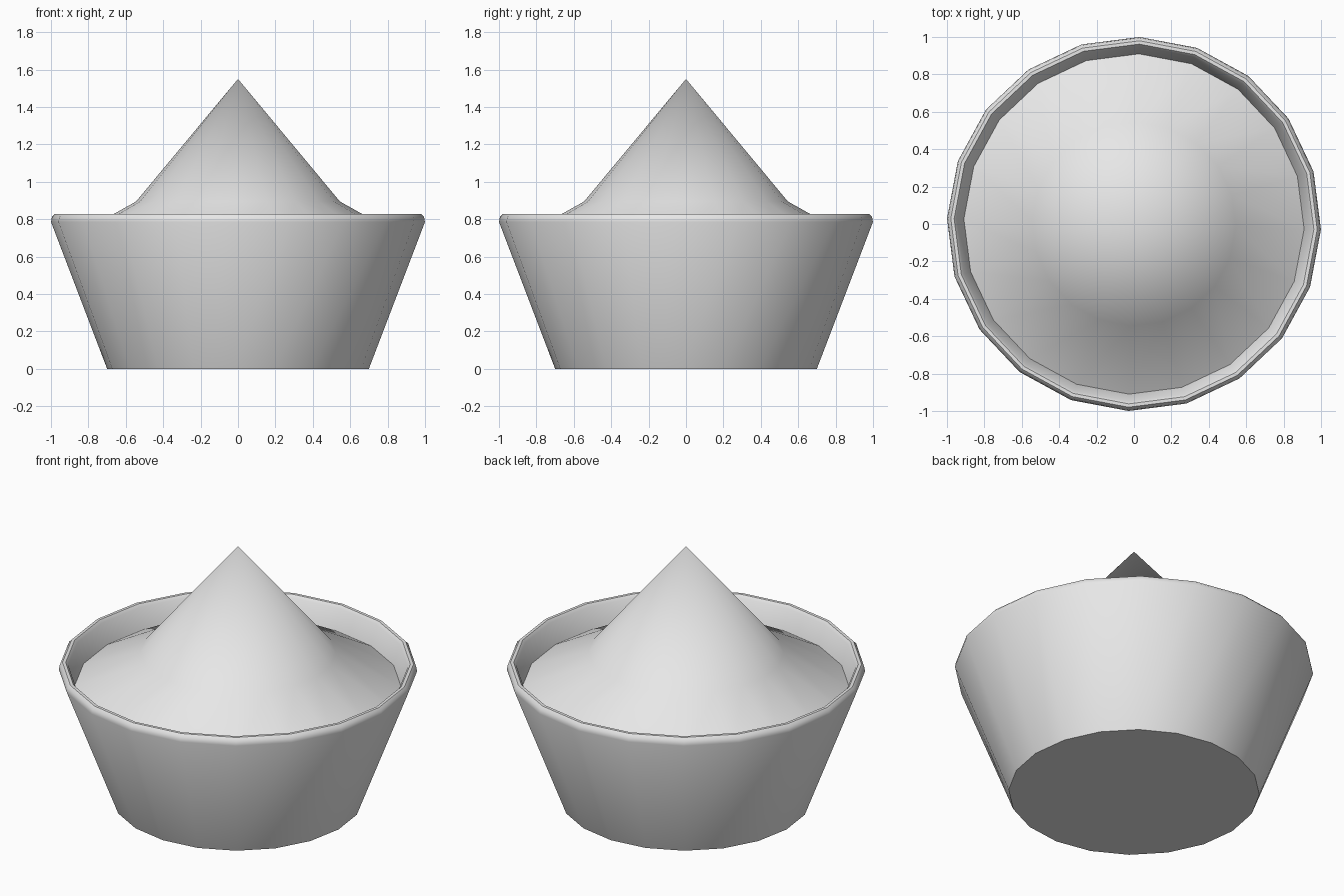
import bpy, bmesh, math

cube = bpy.data.objects.get("Cube")
if cube:
    bpy.data.objects.remove(cube, do_unlink=True)

SIDES = 20
TURN = math.radians(-1.7)

grey = bpy.data.materials.new("plain_grey")
grey.use_nodes = True
grey.diffuse_color = (0.8, 0.8, 0.8, 1)
grey.node_tree.nodes["Principled BSDF"].inputs["Base Color"].default_value = (0.8, 0.8, 0.8, 1)


def lathe(name, profile):
    """Turn (radius, height) points around z; zero radius makes a pole."""
    bm = bmesh.new()
    rings = []
    for r, z in profile:
        if r == 0:
            rings.append([bm.verts.new((0, 0, z))] * SIDES)
            continue
        angles = [TURN + math.tau * i / SIDES for i in range(SIDES)]
        rings.append([bm.verts.new((r * math.cos(a), r * math.sin(a), z)) for a in angles])
    for low, high in zip(rings, rings[1:]):
        for i in range(SIDES):
            j = (i + 1) % SIDES
            corners = dict.fromkeys((low[i], low[j], high[j], high[i]))
            bm.faces.new(list(corners))
    # Close an open first ring with one flat face
    if profile[0][0] > 0:
        bm.faces.new(rings[0][::-1])
    mesh = bpy.data.meshes.new(name)
    bm.to_mesh(mesh)
    bm.free()
    mesh.materials.append(grey)
    obj = bpy.data.objects.new(name, mesh)
    bpy.context.collection.objects.link(obj)
    bpy.ops.object.select_all(action='DESELECT')
    obj.select_set(True)
    bpy.context.view_layer.objects.active = obj
    bpy.ops.object.shade_smooth_by_angle(angle=math.radians(40))
    return obj


# Tapered cup: base, outer wall, rounded rim, inner wall and hidden floor
lathe("cup", [(0.70, 0), (1.0, 0.785), (0.995, 0.812), (0.98, 0.828),
              (0.962, 0.828), (0.948, 0.812), (0.91, 0.69), (0.68, 0.08), (0, 0.08)])

# Heaped filling: gentle skirt rising to a pointed peak
lathe("filling", [(0.91, 0.69), (0.545, 0.895), (0, 1.55)])
